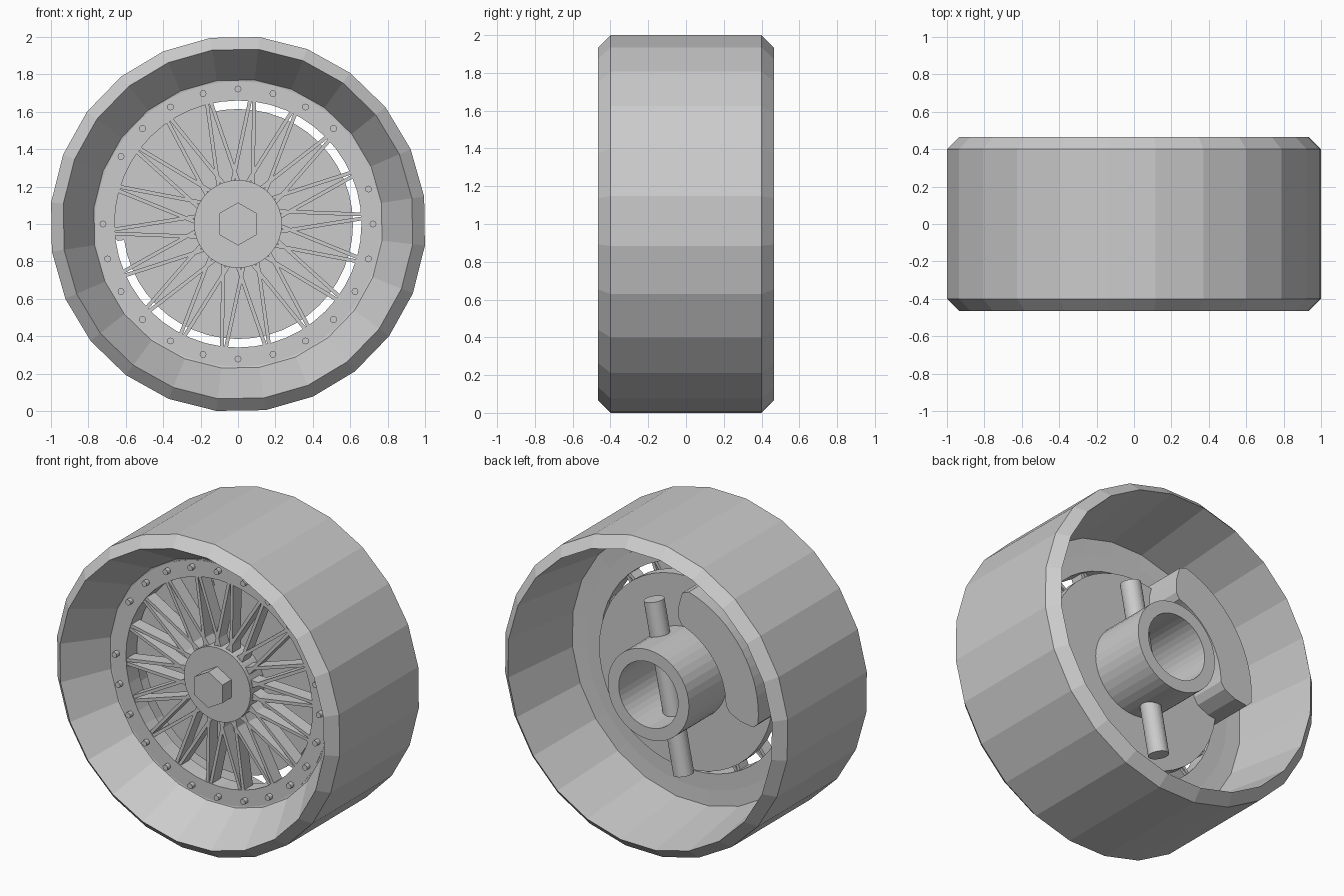
import bpy, bmesh
from math import sin, cos, pi, radians
from mathutils import Matrix, Vector

cube = bpy.data.objects.get("Cube")
if cube:
    bpy.data.objects.remove(cube, do_unlink=True)

grey = bpy.data.materials.new("plain_grey")
grey.use_nodes = True
COLOUR = (0.6, 0.6, 0.6, 1)
grey.diffuse_color = COLOUR
grey.node_tree.nodes["Principled BSDF"].inputs["Base Color"].default_value = COLOUR

AXIS = Vector((0, 0, 1))  # wheel centre; the axle runs along y


def polar(r, deg, y):
    t = radians(deg)
    return AXIS + Vector((r * cos(t), y, r * sin(t)))


def finish(name, bm):
    bmesh.ops.recalc_face_normals(bm, faces=bm.faces)
    mesh = bpy.data.meshes.new(name)
    bm.to_mesh(mesh)
    bm.free()
    mesh.materials.append(grey)
    obj = bpy.data.objects.new(name, mesh)
    bpy.context.collection.objects.link(obj)
    return obj


def lathe(name, profile, sides, turn=0.0):
    """Spin a closed (radius, y) profile around the axle."""
    bm = bmesh.new()
    rings = [[bm.verts.new(polar(r, turn + 360 * i / sides, y)) for r, y in profile]
             for i in range(sides)]
    n = len(profile)
    for i in range(sides):
        a, b = rings[i], rings[(i + 1) % sides]
        for j in range(n):
            k = (j + 1) % n
            bm.faces.new((a[j], a[k], b[k], b[j]))
    return finish(name, bm)


def prism(bm, points, y0, y1):
    """Extrude a list of (radius, angle) points along the axle."""
    front = [bm.verts.new(polar(r, a, y0)) for r, a in points]
    back = [bm.verts.new(polar(r, a, y1)) for r, a in points]
    bm.faces.new(front)
    bm.faces.new(back[::-1])
    n = len(points)
    for i in range(n):
        j = (i + 1) % n
        bm.faces.new((front[i], back[i], back[j], front[j]))


def disc(name, r, y0, y1, sides, turn=0.0):
    bm = bmesh.new()
    prism(bm, [(r, turn + 360 * i / sides) for i in range(sides)], y0, y1)
    return finish(name, bm)


# Tyre with chamfered shoulders and funnel-shaped sides
lathe("tyre", [(1.006, -0.40), (1.006, 0.40), (0.94, 0.465), (0.865, -0.08),
               (0.75, -0.085), (0.75, -0.185), (0.775, -0.19), (0.94, -0.465)], 24, 8.4)

# Rim ring and its bolts
lathe("rim_ring", [(0.66, -0.19), (0.763, -0.19), (0.763, -0.08), (0.66, -0.08)], 48)
bm = bmesh.new()
for i in range(24):
    if i in (4, 19):  # two bolts are absent
        continue
    place = Matrix.Translation(polar(0.722, 90 - 15 * i, -0.2)) @ Matrix.Rotation(pi / 2, 4, 'X')
    bmesh.ops.create_cone(bm, cap_ends=True, segments=12, radius1=0.018,
                          radius2=0.018, depth=0.04, matrix=place)
finish("rim_bolts", bm)

# Crossed lattice spokes: two lean into every outer node
bm = bmesh.new()
for k in range(18):
    node = 83.5 - 20 * k
    for side in (-1, 1):
        outer = polar(0.668, node + side * 0.9, 0)
        inner = polar(0.215, node + side * 15, 0)
        run = outer - inner
        across = run.cross(Vector((0, 1, 0))).normalized() * 0.010
        corners = [inner - across, inner + across, outer + across, outer - across]
        rows = [[bm.verts.new(c + Vector((0, y, 0))) for c in corners] for y in (-0.185, -0.10)]
        bm.faces.new(rows[0])
        bm.faces.new(rows[1][::-1])
        for i in range(4):
            j = (i + 1) % 4
            bm.faces.new((rows[0][i], rows[1][i], rows[1][j], rows[0][j]))
finish("lattice_spokes", bm)

# Hub cap and hexagonal centre nut
disc("hub_cap", 0.235, -0.21, -0.06, 40)
disc("centre_nut", 0.115, -0.30, -0.20, 6, 30)

# Brake disc, axle tube and cross rod
disc("brake_disc", 0.615, -0.07, 0.0, 48)
lathe("axle_tube", [(0.21, -0.01), (0.287, -0.01), (0.287, 0.38), (0.21, 0.38)], 40)

top, bottom = Vector((0.135, 0.13, 1.48)), Vector((-0.075, 0.13, 0.42))
rod = top - bottom
bm = bmesh.new()
place = Matrix.Translation((top + bottom) / 2) @ rod.to_track_quat('Z', 'Y').to_matrix().to_4x4()
bmesh.ops.create_cone(bm, cap_ends=True, segments=32, radius1=0.061,
                      radius2=0.061, depth=rod.length, matrix=place)
finish("cross_rod", bm)

# Brake caliper: a curved block with rounded ends
STEPS = 16
outer_arc = [(0.68, 106 + 79 * i / STEPS) for i in range(STEPS + 1)]
inner_arc = [(0.45, 180 - 72 * i / STEPS) for i in range(STEPS + 1)]
low_end = [(0.65, 188), (0.56, 188), (0.48, 185)]
high_end = [(0.48, 104), (0.56, 102), (0.65, 102.5)]
bm = bmesh.new()
prism(bm, outer_arc + low_end + inner_arc + high_end, -0.073, 0.24)
finish("brake_caliper", bm)
